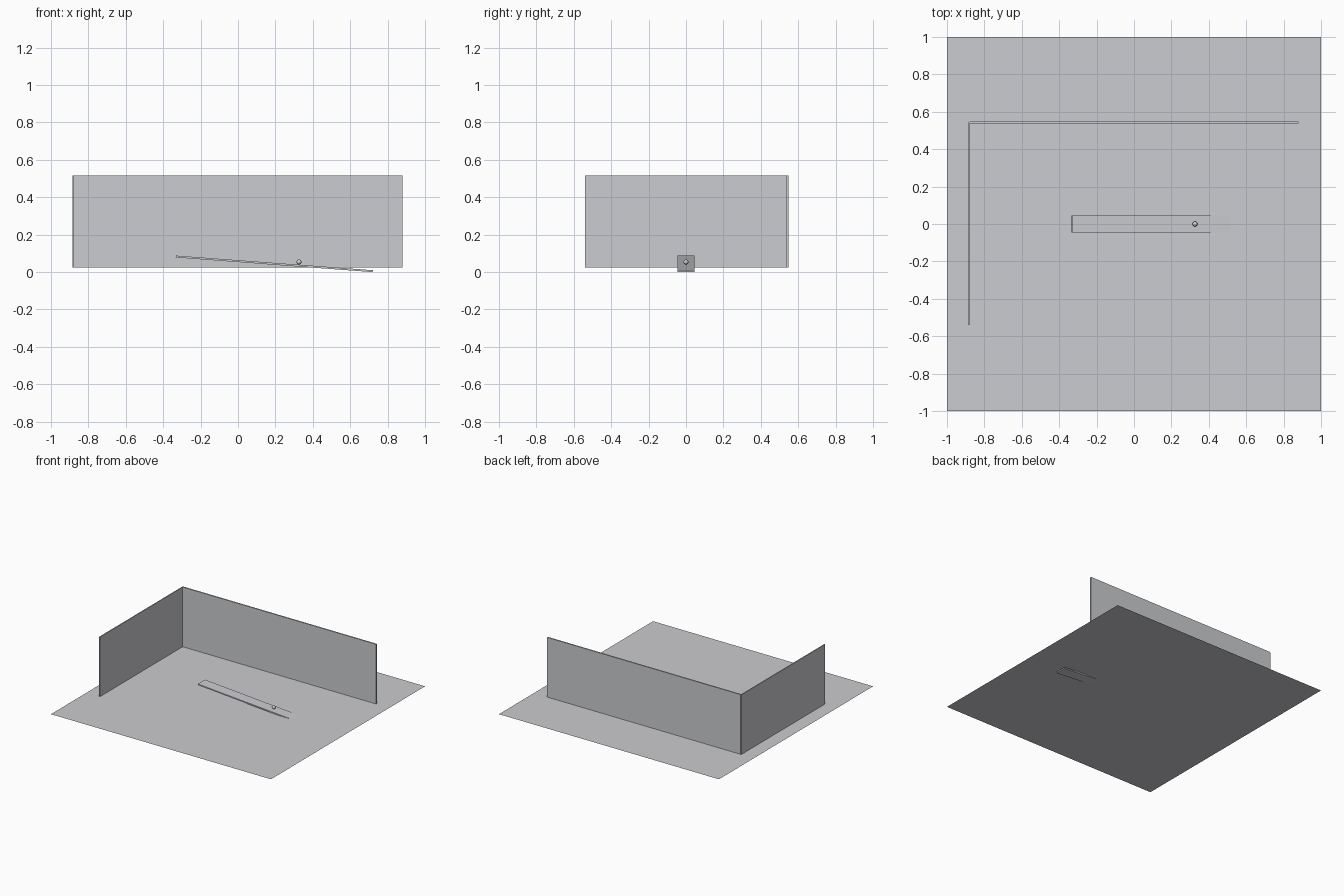
import bpy, math
from mathutils import Vector

if "Cube" in bpy.data.objects:
    bpy.data.objects.remove(bpy.data.objects["Cube"])

grey = bpy.data.materials.new("light_grey")
grey.diffuse_color = (0.60, 0.605, 0.63, 1)
grey.use_nodes = True
grey.node_tree.nodes["Principled BSDF"].inputs["Base Color"].default_value = grey.diffuse_color

FLOOR_Z = 0.025
WALL_TOP = 0.515


def finish(name):
    ob = bpy.context.object
    ob.name = name
    ob.data.materials.append(grey)
    return ob


def box(name, lo, hi, tilt=0.0):
    """Box between two corners, optionally tilted about its centre in y."""
    lo, hi = Vector(lo), Vector(hi)
    bpy.ops.mesh.primitive_cube_add(size=1, location=(lo + hi) / 2)
    ob = finish(name)
    ob.scale = hi - lo
    ob.rotation_euler.y = tilt
    return ob


# Floor: a single thin sheet
bpy.ops.mesh.primitive_plane_add(size=2, location=(0, 0, FLOOR_Z))
finish("floor")

# Two walls meeting at the back left corner
box("back_wall", (-0.88, 0.536, FLOOR_Z), (0.88, 0.547, WALL_TOP))
box("left_wall", (-0.886, -0.54, FLOOR_Z), (-0.878, 0.545, WALL_TOP))

# Sloping plank whose low end sinks through the floor to z = 0
tilt, length, thick = math.radians(4.24), 1.056, 0.01
height = length * math.sin(tilt) + thick * math.cos(tilt)
cx, cz = 0.194, height / 2
box("ramp", (cx - length / 2, -0.046, cz - thick / 2),
    (cx + length / 2, 0.046, cz + thick / 2), tilt)

# Small ball on the ramp
bpy.ops.mesh.primitive_uv_sphere_add(segments=32, ring_count=16, radius=0.0135,
                                     location=(0.326, 0, 0.054))
finish("ball")
bpy.ops.object.shade_smooth_by_angle()
